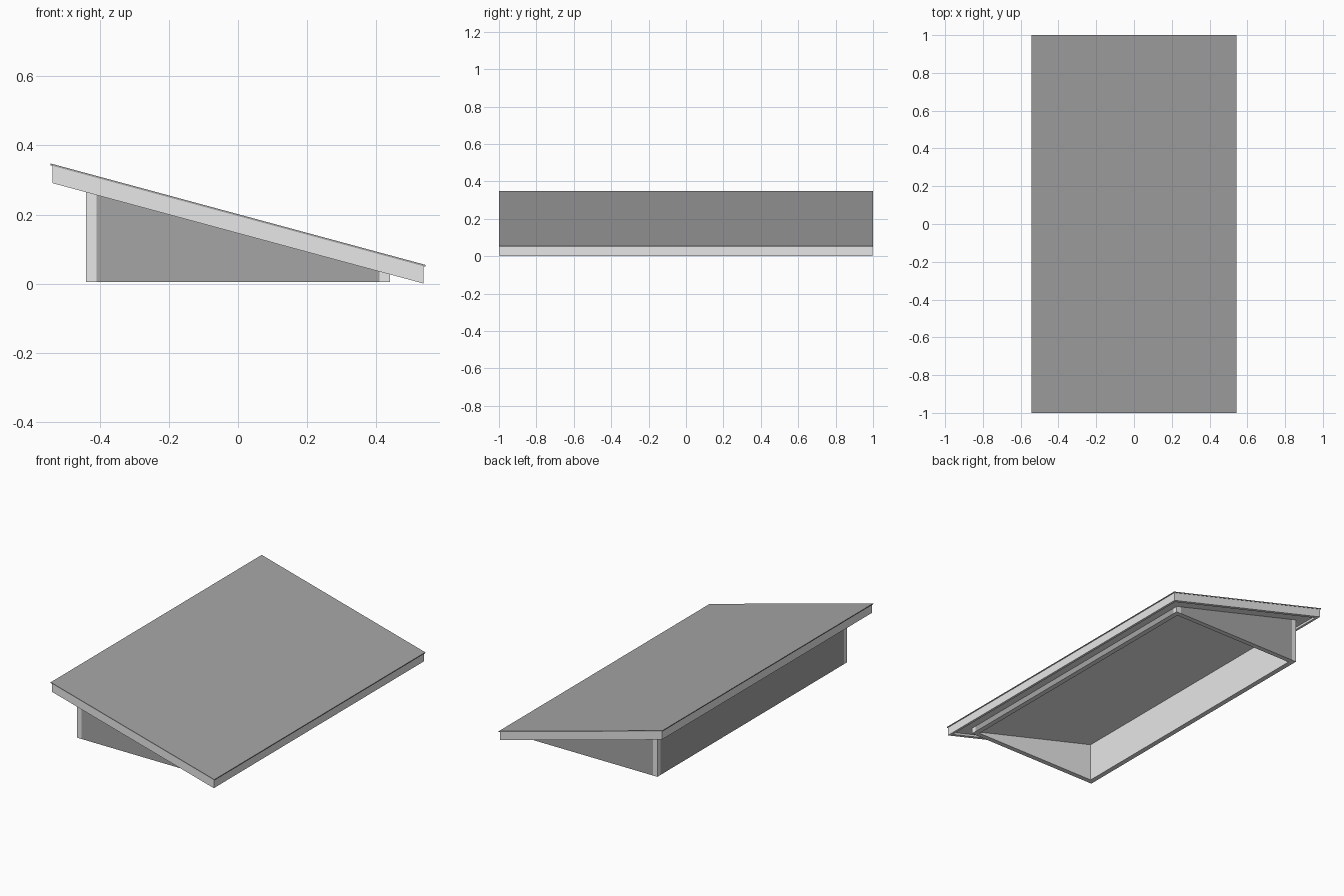
import bpy, bmesh
from mathutils import Vector

if "Cube" in bpy.data.objects:
    bpy.data.objects.remove(bpy.data.objects["Cube"])

SLOPE = 0.2705     # roof pitch of about 15 degrees
BASE = 0.005       # underside of the walls
RECESS = 0.013     # soffit sits this far above the fascia's lower edge


def material(name, v):
    m = bpy.data.materials.new(name)
    m.diffuse_color = (v, v, v, 1)
    m.use_nodes = True
    m.node_tree.nodes["Principled BSDF"].inputs["Base Color"].default_value = m.diffuse_color
    return m


light = material("light grey", 0.8)
mid = material("mid grey", 0.378)


def roof(offset=0.0):
    """Sloping height function, measured from the fascia's lower edge."""
    return lambda x: 0.1455 - SLOPE * x + offset


def floor(x):
    return BASE


def block(name, xs, ys, low, high, mats, outward=None):
    """Box with bottom and top heights given as functions of x.
    Faces pointing along 'outward' take the second material."""
    xs, ys = sorted(xs), sorted(ys)
    bm = bmesh.new()
    bmesh.ops.create_cube(bm, size=1)
    for v in bm.verts:
        x, y = xs[v.co.x > 0], ys[v.co.y > 0]
        v.co = (x, y, low(x) if v.co.z < 0 else high(x))
    bmesh.ops.recalc_face_normals(bm, faces=bm.faces)
    bm.normal_update()
    if outward:
        for f in bm.faces:
            f.material_index = int(f.normal.dot(Vector(outward)) > 0.9)
    me = bpy.data.meshes.new(name)
    bm.to_mesh(me)
    bm.free()
    for m in mats:
        me.materials.append(m)
    ob = bpy.data.objects.new(name, me)
    bpy.context.collection.objects.link(ob)
    return ob


# Roof: slab framed by fascia boards, under a slightly overhanging sheet
RX, RY, F = 0.5375, 0.997, 0.02
block("roof_slab", (F - RX, RX - F), (F - RY, RY - F), roof(RECESS), roof(0.05), [light])
for s, side in ((-1, "left"), (1, "right")):
    block(f"{side}_fascia", (s * (RX - F), s * RX), (-RY, RY), roof(), roof(0.05), [light])
for t, end in ((-1, "front"), (1, "back")):
    block(f"{end}_fascia", (F - RX, RX - F), (t * (RY - F), t * RY), roof(), roof(0.05), [light])
block("roof_sheet", (-0.543, 0.543), (-1, 1), roof(0.05), roof(0.0555), [mid])

# Hollow base: corner posts with flush wall panels between, open below
X, Y, POST = 0.44, 0.90, 0.03
xi, yi = X - POST, Y - POST
top = roof(RECESS)
for s, side in ((-1, "left"), (1, "right")):
    for t, end in ((-1, "front"), (1, "back")):
        block(f"{end}_{side}_post", (s * xi, s * X), (t * yi, t * Y), floor, top, [light])
    block(f"{side}_wall", (s * xi, s * X), (-yi, yi), floor, top, [light, mid], (s, 0, 0))
for t, end in ((-1, "front"), (1, "back")):
    block(f"{end}_wall", (-xi, xi), (t * yi, t * Y), floor, top, [light, mid], (0, t, 0))

# Ceiling inside the base
block("ceiling", (-xi, xi), (-yi, yi), roof(-0.022), top, [light])
